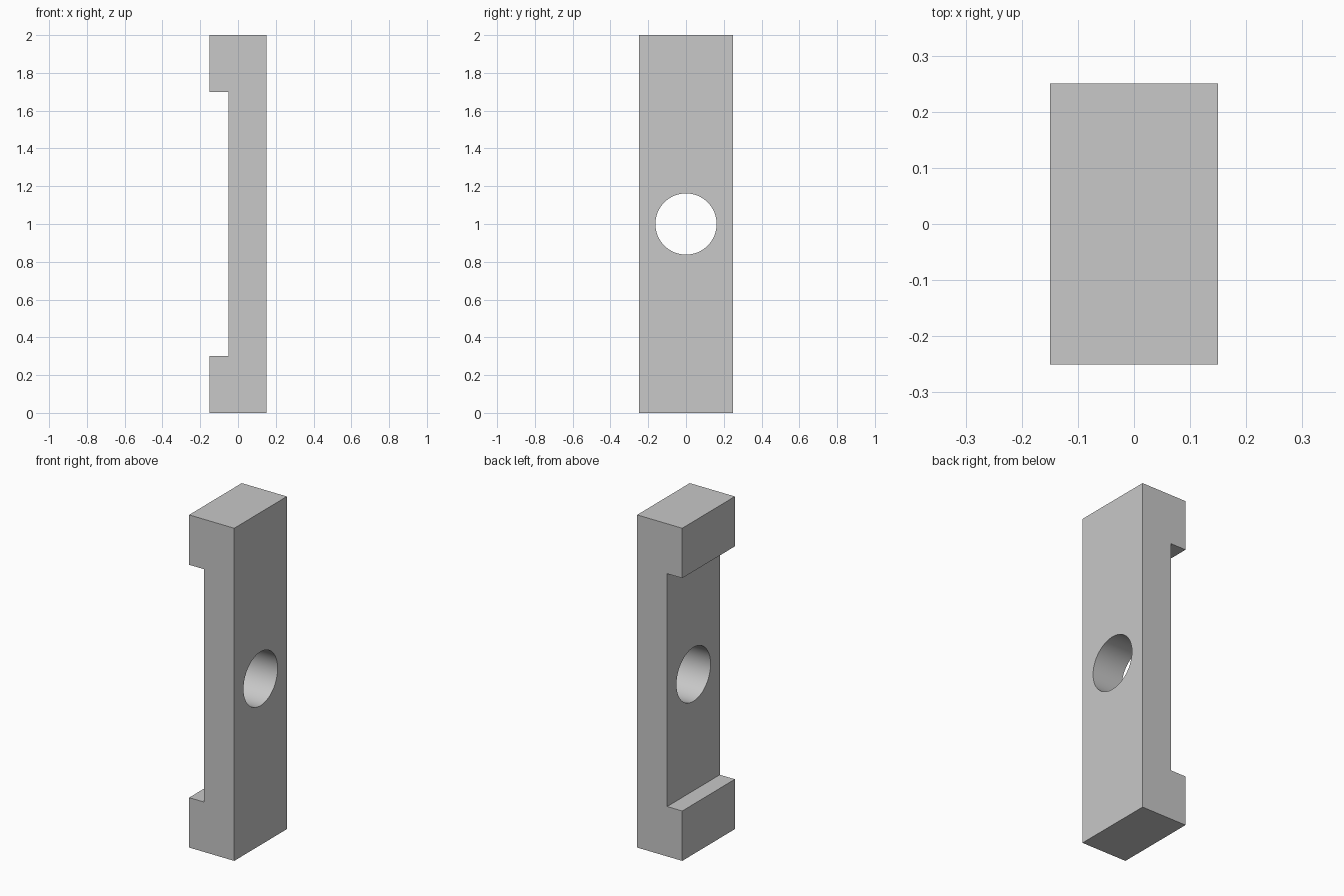
import bpy
import bmesh
import math

if "Cube" in bpy.data.objects:
    bpy.data.objects.remove(bpy.data.objects["Cube"], do_unlink=True)

HEIGHT = 2.0
HALF_X = 0.15
HALF_Y = 0.25
RECESS_X = -0.05
LUG = 0.3
HOLE_RADIUS = 0.162

grey = bpy.data.materials.new("plain grey")
grey.use_nodes = True
colour = (0.58, 0.58, 0.58, 1.0)
grey.diffuse_color = colour
grey.node_tree.nodes["Principled BSDF"].inputs["Base Color"].default_value = colour

# Bracket body: C-shaped side profile extruded through its width
profile = [
    (HALF_X, 0), (HALF_X, HEIGHT), (-HALF_X, HEIGHT), (-HALF_X, HEIGHT - LUG),
    (RECESS_X, HEIGHT - LUG), (RECESS_X, LUG), (-HALF_X, LUG), (-HALF_X, 0),
]
bm = bmesh.new()
face = bm.faces.new([bm.verts.new((x, -HALF_Y, z)) for x, z in profile])
extruded = bmesh.ops.extrude_face_region(bm, geom=[face])["geom"]
bmesh.ops.translate(bm, vec=(0, 2 * HALF_Y, 0),
                    verts=[v for v in extruded if isinstance(v, bmesh.types.BMVert)])
bmesh.ops.recalc_face_normals(bm, faces=bm.faces)
mesh = bpy.data.meshes.new("bracket_body")
bm.to_mesh(mesh)
bm.free()
mesh.materials.append(grey)
body = bpy.data.objects.new("bracket_body", mesh)
bpy.context.collection.objects.link(body)

# Round hole through the middle of the web
bpy.ops.mesh.primitive_cylinder_add(vertices=64, radius=HOLE_RADIUS, depth=1,
                                    location=(0, 0, HEIGHT / 2),
                                    rotation=(0, math.pi / 2, 0))
cutter = bpy.context.object
cutter.name = "hole_cutter"
cutter.hide_render = True
cutter.data.materials.append(grey)

bpy.ops.object.select_all(action="DESELECT")
body.select_set(True)
bpy.context.view_layer.objects.active = body
hole = body.modifiers.new("hole", "BOOLEAN")
hole.operation = "DIFFERENCE"
hole.solver = "EXACT"
hole.object = cutter
bpy.ops.object.modifier_apply(modifier=hole.name)
bpy.data.objects.remove(cutter, do_unlink=True)

# Smooth hole wall, crisp outer edges
bpy.ops.object.shade_smooth_by_angle(angle=math.radians(30))
